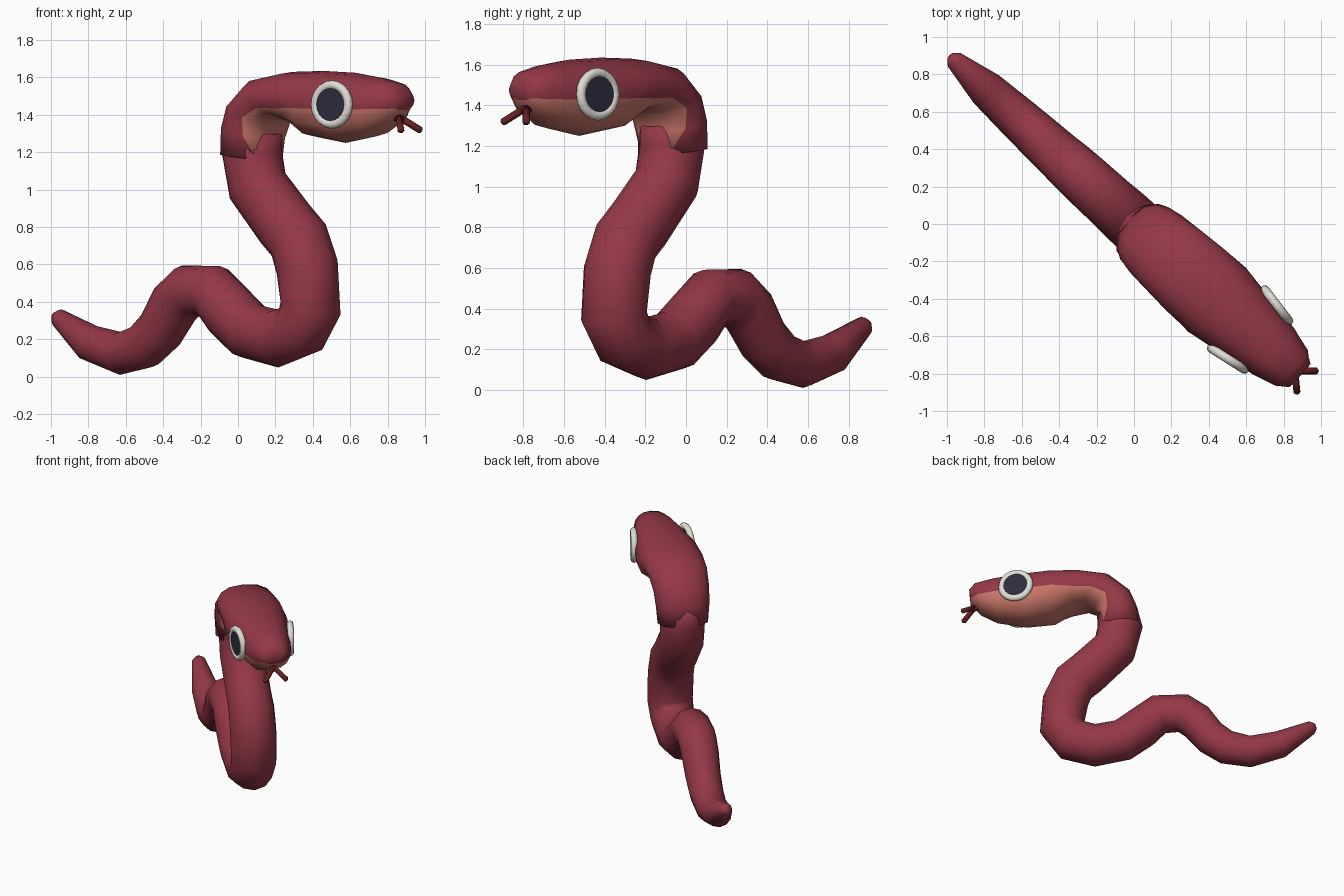
import bpy, bmesh, math
from mathutils import Vector, Matrix

if "Cube" in bpy.data.objects:
    bpy.data.objects.remove(bpy.data.objects["Cube"])

# The animal lies in one upright plane, turned about z; u runs along it, w across it
TURN = Matrix.Rotation(math.radians(-42.4), 4, 'Z')
C = math.cos(math.radians(42.4))


def mat(name, rgb):
    m = bpy.data.materials.new(name)
    m.diffuse_color = (*rgb, 1)
    m.use_nodes = True
    m.node_tree.nodes["Principled BSDF"].inputs["Base Color"].default_value = m.diffuse_color
    return m


RED = mat("skin red", (0.30, 0.04, 0.062))
SALMON = mat("belly salmon", (0.60, 0.185, 0.145))
WHITE = mat("eye white", (0.74, 0.72, 0.66))
DARK = mat("pupil dark", (0.027, 0.025, 0.048))
MAROON = mat("tongue maroon", (0.13, 0.016, 0.016))


def loft(name, rings, mats, rule=None):
    """Skin a list of closed rings, cap both ends, turn into place."""
    bm = bmesh.new()
    rows = [[bm.verts.new(p) for p in r] for r in rings]
    n = len(rows[0])
    for a, b in zip(rows, rows[1:]):
        for i in range(n):
            f = bm.faces.new((a[i], a[(i + 1) % n], b[(i + 1) % n], b[i]))
            f.material_index = rule(i) if rule else 0
    bm.faces.new(rows[0][::-1])
    bm.faces.new(rows[-1])
    bmesh.ops.recalc_face_normals(bm, faces=bm.faces)
    return finish(name, bm, mats, TURN)


def finish(name, bm, mats, matrix):
    for f in bm.faces:
        f.smooth = True
    me = bpy.data.meshes.new(name)
    bm.to_mesh(me)
    bm.free()
    for m in mats:
        me.materials.append(m)
    ob = bpy.data.objects.new(name, me)
    ob.matrix_world = matrix
    bpy.context.collection.objects.link(ob)
    return ob


# Body: tapered tube following an S path (x, z, radius), tail tip to neck
path = [(-.982, .325, .022), (-.96, .315, .05), (-.79, .18, .10), (-.63, .125, .115),
        (-.50, .165, .125), (-.415, .25, .13), (-.34, .385, .138), (-.265, .46, .142),
        (-.135, .455, .146), (-.04, .345, .152), (.06, .245, .153), (.21, .205, .156),
        (.335, .255, .16), (.388, .365, .167), (.37, .585, .17), (.325, .73, .168),
        (.25, .82, .165), (.105, 1.02, .165), (.075, 1.2, .165), (.09, 1.32, .15)]
pts = [Vector((x / C, 0, z)) for x, z, r in path]
rings = []
for i, p in enumerate(pts):
    a, b = pts[max(i - 1, 0)], pts[min(i + 1, len(pts) - 1)]
    # average of the two unit segment directions
    t = ((p - a).normalized() + (b - p).normalized()).normalized()
    side = Vector((0, 1, 0))
    up = t.cross(side)
    r = path[i][2]
    rings.append([p + r * (math.cos(k * math.pi / 6) * side + math.sin(k * math.pi / 6) * up)
                  for k in range(12)])
loft("body", rings, [RED])

# Head and upper neck: (back u, z), (belly u, z), half width, colour border along the section
sections = [((-.05, 1.195), (.24, 1.16), .187, .95), ((-.03, 1.34), (.25, 1.27), .195, .78),
            ((.02, 1.46), (.28, 1.355), .205, .70), ((.17, 1.59), (.36, 1.385), .215, .74),
            ((.40, 1.63), (.46, 1.355), .225, .71), ((.62, 1.635), (.58, 1.28), .232, .56),
            ((.85, 1.625), (.78, 1.25), .197, .52), ((1.03, 1.60), (1.0, 1.285), .165, .54),
            ((1.16, 1.57), (1.115, 1.345), .13, .62), ((1.205, 1.52), (1.195, 1.425), .085, .9)]
rings = []
for (bu, bz), (fu, fz), hw, tb in sections:
    border = math.acos(1 - 2 * tb)
    half = [border * k / 5 for k in range(6)]
    half += [border + (math.pi - border) * k / 3 for k in (1, 2, 3)]
    angles = half + [-a for a in half[-2:0:-1]]
    ring = []
    for a in angles:
        t = (1 - math.cos(a)) / 2
        s = math.sin(a)
        w = hw * math.copysign(abs(s) ** 0.8, s)
        ring.append((bu + (fu - bu) * t, w, bz + (fz - bz) * t))
    rings.append(ring)
loft("head", rings, [RED, SALMON], lambda i: 1 if 5 <= i <= 10 else 0)


# Eyes: rounded white rim with a dark disc, mirrored on both sides
def eye_frame(s):
    out = Vector((math.sin(math.radians(10)), s * math.cos(math.radians(10)), 0))
    up = Vector((0, 0, 1))
    along = up.cross(out)
    m = Matrix((along, up, out)).transposed().to_4x4()
    m.translation = (.857, s * .194, 1.455)
    return TURN @ m


for s, label in ((1, "left"), (-1, "right")):
    bm = bmesh.new()
    grid = []
    for i in range(20):
        a = i * math.tau / 20
        grid.append([bm.verts.new(((.105 + .025 * math.cos(b)) * math.cos(a),
                                   (.105 + .025 * math.cos(b)) * math.sin(a),
                                   .024 * math.sin(b)))
                     for b in (k * math.tau / 8 for k in range(8))])
    for i in range(20):
        for k in range(8):
            j, l = (i + 1) % 20, (k + 1) % 8
            bm.faces.new((grid[i][k], grid[j][k], grid[j][l], grid[i][l]))
    bmesh.ops.recalc_face_normals(bm, faces=bm.faces)
    finish(label + "_eye_rim", bm, [WHITE], eye_frame(s))

    bm = bmesh.new()
    bmesh.ops.create_cone(bm, cap_ends=True, segments=20, radius1=.1, radius2=.094, depth=.009,
                          matrix=Matrix.Translation((0, 0, .012)))
    ob = finish(label + "_pupil", bm, [DARK], eye_frame(s))
    for p in ob.data.polygons:
        p.use_smooth = False


# Forked tongue: one stem and two mirrored prongs
def rod(name, p, q, r):
    p, q = Vector(p), Vector(q)
    t = (q - p).normalized()
    a = t.orthogonal().normalized()
    b = t.cross(a)
    ring = [r * (math.cos(k * math.tau / 8) * a + math.sin(k * math.tau / 8) * b) for k in range(8)]
    tip = q + t * r * .5
    loft(name, [[p + v for v in ring], [q + v for v in ring], [tip + v * .5 for v in ring]], [MAROON])


rod("tongue_stem", (1.06, 0, 1.41), (1.185, 0, 1.375), .022)
for s, label in ((1, "left"), (-1, "right")):
    rod(label + "_tongue_prong", (1.17, s * .005, 1.385), (1.25, s * .077, 1.318), .019)
